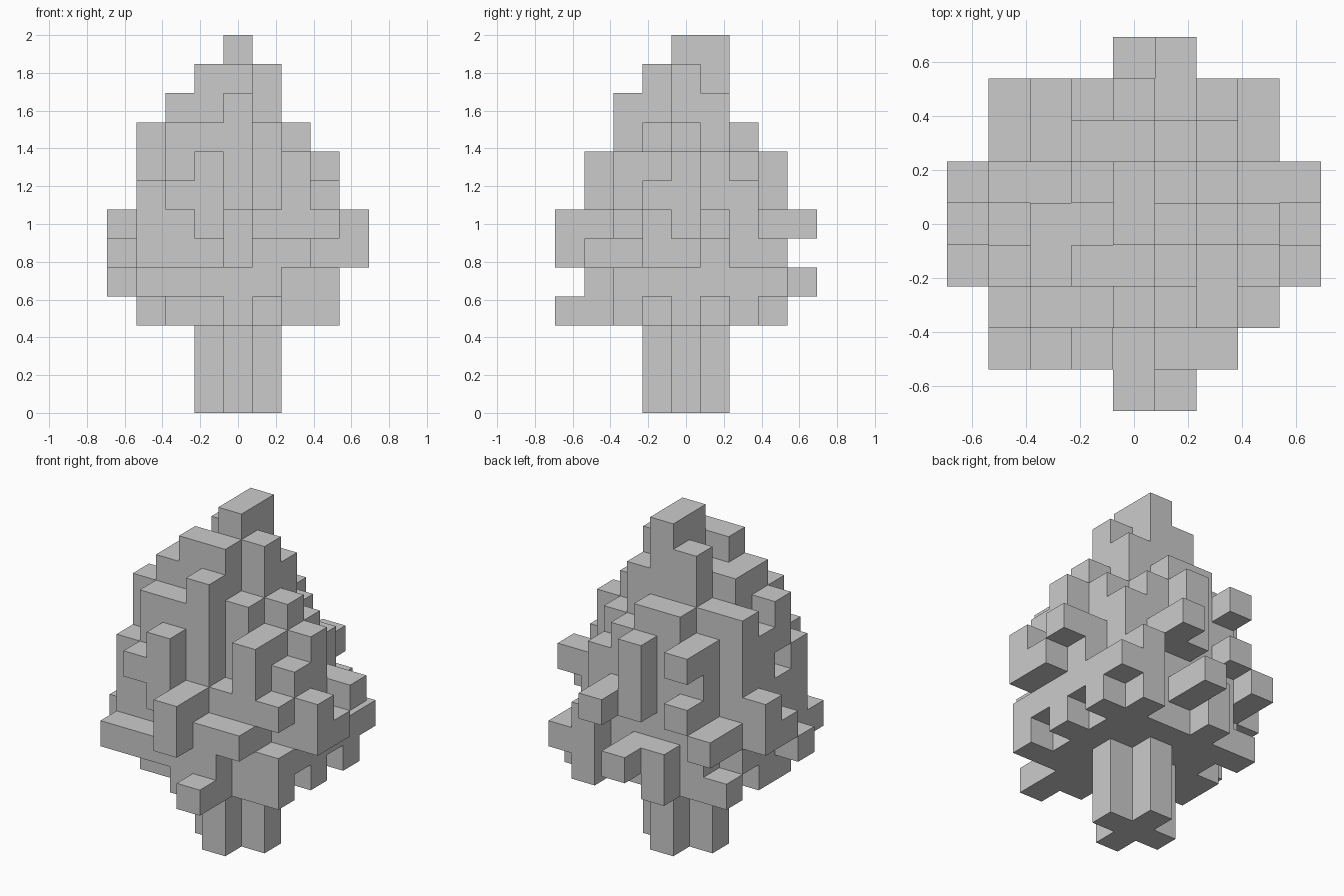
import bpy, bmesh

if "Cube" in bpy.data.objects:
    bpy.data.objects.remove(bpy.data.objects["Cube"])

S = 2 / 13  # edge length of one cube of the blocky tree


def block(cells, x, y, z):
    """Fill inclusive index ranges; a single int means one cube."""
    r = [(v, v) if isinstance(v, int) else v for v in (x, y, z)]
    for i in range(r[0][0], r[0][1] + 1):
        for j in range(r[1][0], r[1][1] + 1):
            for k in range(r[2][0], r[2][1] + 1):
                cells.add((i, j, k))


def skin(name, cells):
    """Make one mesh from only the outer faces of the cubes."""
    bm = bmesh.new()
    for c in sorted(cells):
        for a in range(3):
            for s in (-1, 1):
                n = list(c)
                n[a] += s
                if tuple(n) in cells:
                    continue
                pts = []
                for u, v in ((-1, -1), (1, -1), (1, 1), (-1, 1)):
                    p = [0, 0, 0]
                    p[a], p[(a + 1) % 3], p[(a + 2) % 3] = s, u, v
                    pts.append(bm.verts.new((
                        (c[0] + p[0] / 2) * S,
                        (c[1] + p[1] / 2) * S,
                        (c[2] + 0.5 + p[2] / 2) * S)))
                bm.faces.new(pts if s > 0 else pts[::-1])
    bmesh.ops.remove_doubles(bm, verts=bm.verts[:], dist=1e-4)
    me = bpy.data.meshes.new(name)
    bm.to_mesh(me)
    bm.free()
    bpy.context.collection.objects.link(bpy.data.objects.new(name, me))


# Trunk: plus-shaped post
trunk = set()
block(trunk, (-1, 1), 0, (0, 2))
block(trunk, 0, (-1, 1), (0, 2))
skin("trunk", trunk)

f = set()
# Solid heart of the crown, narrowing upward
block(f, (-2, 2), (-2, 2), (3, 6))
block(f, (-2, 2), (-1, 1), (7, 8))
block(f, (-2, 2), 2, 7)
block(f, (-2, 1), 2, 8)
block(f, (-1, 1), (0, 1), (9, 10))
block(f, (-2, 0), -1, (9, 10))
block(f, -2, 0, (9, 10))
block(f, -3, (-2, 1), (4, 6))
block(f, 3, (-1, 1), (4, 6))

# Lowest tufts
block(f, 1, (-4, -3), 3)
block(f, 0, -3, 3)
block(f, 3, -2, (3, 4))
block(f, -3, (-1, 0), 3)
block(f, 3, 0, 3)
for side in (-3, 3):
    block(f, side, 2, 3)
block(f, -1, 3, (3, 4))
block(f, 2, 3, (3, 5))

# Second tier tufts
block(f, (-3, 1), -3, 4)
block(f, -4, -1, 4)
block(f, 3, (2, 3), 4)
block(f, 0, (3, 4), 4)

# Widest tier tufts
block(f, 0, (-4, -3), (5, 6))
block(f, (1, 2), -3, 5)
block(f, 4, -1, (5, 6))
for side in (-4, 4):
    block(f, side, 0, 5)
block(f, -4, 1, (5, 6))
block(f, -3, (2, 3), 5)
block(f, 3, -2, 6)
block(f, 4, 1, 6)
block(f, -2, 3, 6)
block(f, 1, (3, 4), 6)
block(f, -1, -3, (6, 8))
block(f, 0, 3, (6, 8))

# Upper middle tufts
block(f, -2, -3, 7)
block(f, -3, -2, 7)
block(f, (-2, 0), -2, (7, 9))
block(f, 2, -2, (7, 8))
block(f, 3, -1, 7)
block(f, 3, 0, (7, 8))
block(f, -3, (0, 1), (7, 8))
block(f, -3, -1, (8, 9))
block(f, -2, 3, 8)

# Shoulder tufts
block(f, 1, -1, 9)
block(f, 2, 0, 9)
block(f, (-3, -2), 1, 9)
block(f, (-1, 0), 2, 9)
block(f, 0, -2, 10)

# Tip
block(f, (-1, 0), -1, 11)
block(f, (0, 1), 0, 11)
block(f, (-1, 0), 1, 11)
block(f, 0, (0, 1), 12)
skin("foliage", f)
